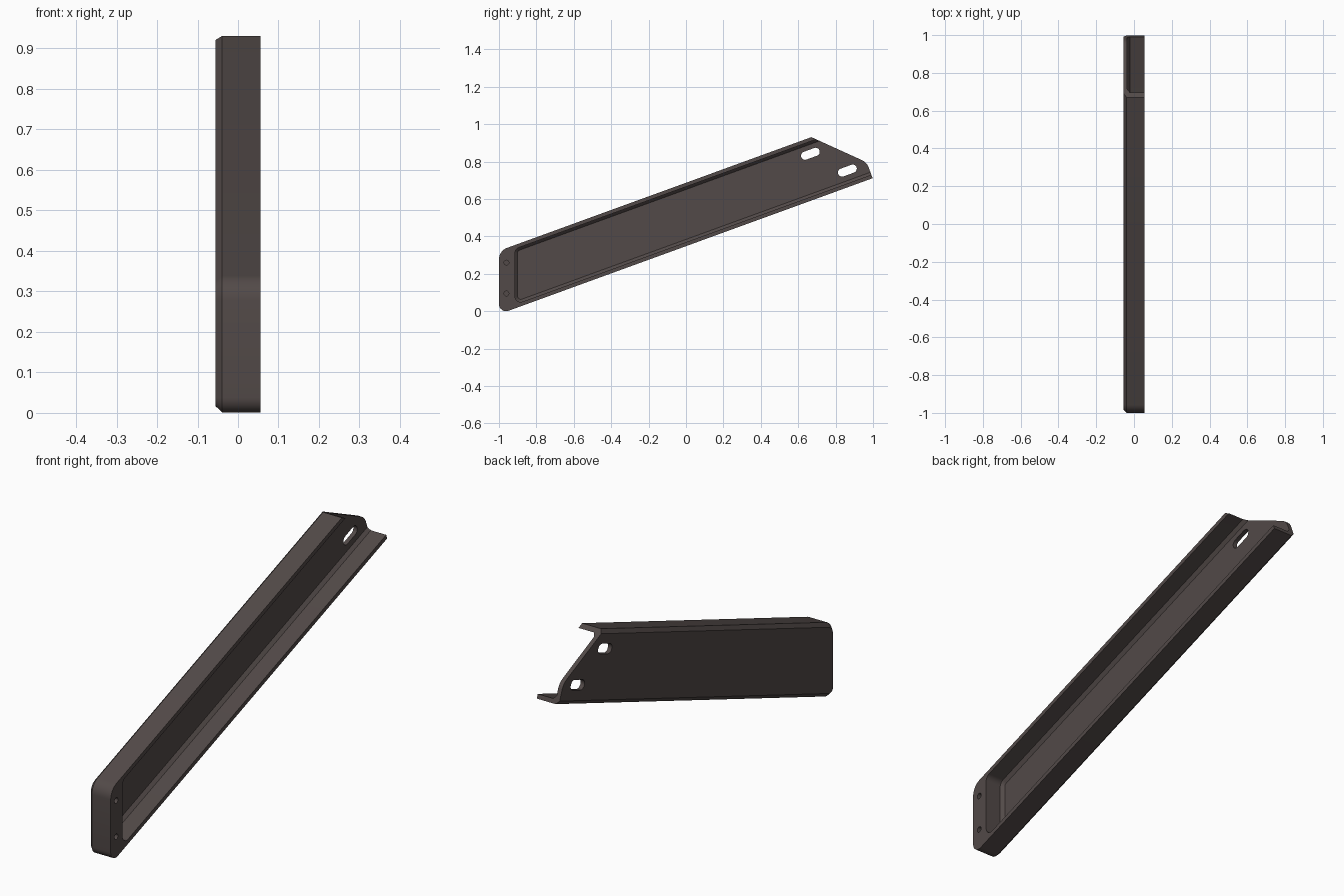
import bpy, bmesh, math
from mathutils import Vector

if "Cube" in bpy.data.objects:
    bpy.data.objects.remove(bpy.data.objects["Cube"])

SLOPE = math.radians(20)
U = Vector((math.cos(SLOPE), math.sin(SLOPE)))    # along the arm, in (y, z)
V = Vector((-U.y, U.x))                           # across the arm
T = math.tan(SLOPE)
LOW, HIGH = 0.348, 0.687                          # z of lower / upper edge at y = 0


def outline(corners, inset=0.0, seg=8):
    """Counter-clockwise (y, z, radius) corners -> inset, rounded loop."""
    n = len(corners)
    pts = [Vector(c[:2]) for c in corners]
    loop = []
    for i, p in enumerate(pts):
        a = (p - pts[i - 1]).normalized()
        b = (pts[(i + 1) % n] - p).normalized()
        na, nb = Vector((-a.y, a.x)), Vector((-b.y, b.x))
        miter = (na + nb) / (1 + na.dot(nb))
        r = corners[i][2]
        if r == 0:
            loop.append(p + miter * inset)
            continue
        c = p + miter * r                         # arc centre
        rad = r - inset
        start = math.atan2(-na.y, -na.x)
        turn = math.atan2(a.x * b.y - a.y * b.x, a.dot(b))
        for k in range(seg + 1):
            t = start + turn * k / seg
            loop.append(c + Vector((math.cos(t), math.sin(t))) * rad)
    return loop


def loft(name, sections):
    """Solid through (x, loop) sections, ordered by x."""
    bm = bmesh.new()
    rings = [[bm.verts.new((x, p.x, p.y)) for p in loop] for x, loop in sections]
    for r0, r1 in zip(rings, rings[1:]):
        for i in range(len(r0)):
            j = (i + 1) % len(r0)
            bm.faces.new((r0[i], r0[j], r1[j], r1[i]))
    bm.faces.new(rings[0][::-1])
    bm.faces.new(rings[-1])
    bmesh.ops.recalc_face_normals(bm, faces=bm.faces)
    me = bpy.data.meshes.new(name)
    bm.to_mesh(me)
    bm.free()
    ob = bpy.data.objects.new(name, me)
    bpy.context.collection.objects.link(ob)
    return ob


def cut(target, cutter, op='DIFFERENCE'):
    mod = target.modifiers.new(cutter.name, 'BOOLEAN')
    mod.operation, mod.solver, mod.object = op, 'EXACT', cutter
    bpy.context.view_layer.objects.active = target
    bpy.ops.object.modifier_apply(modifier=mod.name)
    bpy.data.objects.remove(cutter)


def band(y0, y1, wall, r_low, r_high):
    """Sloped band between the arm's edges, shrunk by a wall thickness."""
    lo, hi = LOW + wall / U.x, HIGH - wall / U.x
    return [(y0, lo + T * y0, r_low), (y1, lo + T * y1, 0),
            (y1, hi + T * y1, 0), (y0, hi + T * y0, r_high)]


# Arm body with chamfered back edges
body = band(-1.0, 1.6, 0, 0.038, 0.065)
arm = loft("bracket_arm", [(-0.056, outline(body, 0.017)),
                           (-0.039, outline(body)), (0.056, outline(body))])

# Channel pocket, open at the far end
pocket = band(-0.914, 1.9, 0.02, 0.03, 0.03)
cut(arm, loft("pocket_cutter", [(-0.036, outline(pocket, 0.014)),
                                (-0.022, outline(pocket)), (0.2, outline(pocket))]))

# Angled far end with a rounded lower corner
end = [(-2, -2, 0), (1 + T * 2, 0.712 - 2, 0), (0.967, 0.796, 0.07),
       (0.67 - 1, 0.931 + 0.455, 0), (-2, 3, 0)]
loop = outline(end)
cut(arm, loft("end_keeper", [(-0.3, loop), (0.3, loop)]), 'INTERSECT')

# Mounting slots through the web
for i, centre in enumerate(((0.665, 0.842), (0.863, 0.752))):
    c, r = Vector(centre), 0.022
    corners = [(*(c + U * a * 0.052 + V * b * r), r * 0.999)
               for a, b in ((-1, -1), (1, -1), (1, 1), (-1, 1))]
    loop = outline(corners)
    cut(arm, loft("slot_cutter", [(-0.2, loop), (0.2, loop)]))

# Blind screw holes in the front end block
for z in (0.095, 0.26):
    loop = [Vector((-0.96 + 0.013 * math.cos(k * math.pi / 8),
                    z + 0.013 * math.sin(k * math.pi / 8))) for k in range(16)]
    cut(arm, loft("screw_cutter", [(0.0, loop), (0.2, loop)]))

# Dark brown-grey finish
mat = bpy.data.materials.new("dark_brown_grey")
mat.diffuse_color = (0.085, 0.068, 0.065, 1)
mat.use_nodes = True
mat.node_tree.nodes["Principled BSDF"].inputs["Base Color"].default_value = mat.diffuse_color
arm.data.materials.clear()
arm.data.materials.append(mat)
for f in arm.data.polygons:
    f.material_index = 0
bpy.context.view_layer.objects.active = arm
arm.select_set(True)
bpy.ops.object.shade_smooth_by_angle(angle=math.radians(30))
